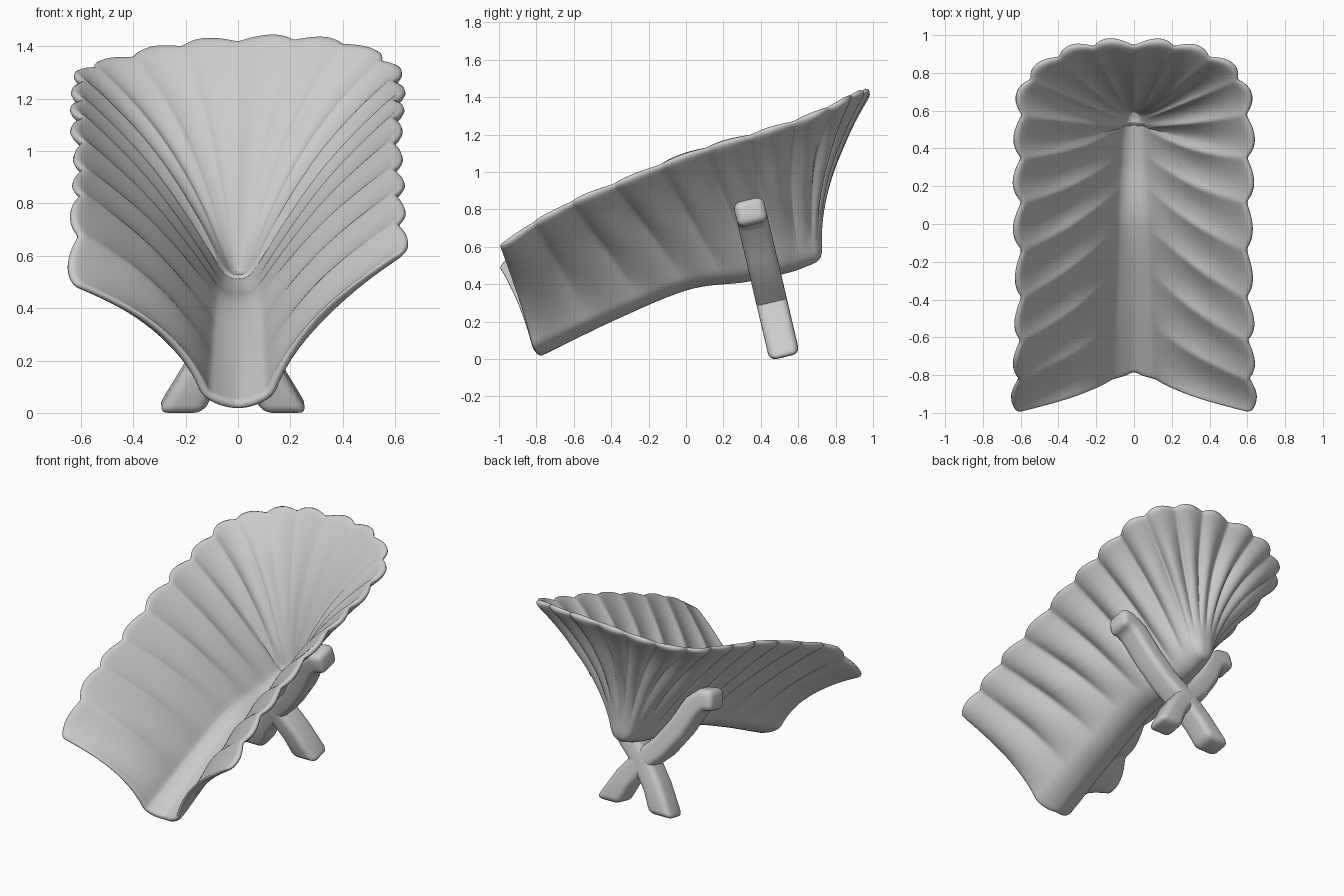
import bpy, bmesh, math, random
from mathutils import Vector

random.seed(4)
if "Cube" in bpy.data.objects:
    bpy.data.objects.remove(bpy.data.objects["Cube"])

grey = bpy.data.materials.new("soft_grey")
grey.use_nodes = True
grey.diffuse_color = (0.6, 0.6, 0.6, 1)
grey.node_tree.nodes["Principled BSDF"].inputs["Base Color"].default_value = (0.6, 0.6, 0.6, 1)


def finish(bm, name):
    """Turn a bmesh into a smooth shaded object."""
    bmesh.ops.recalc_face_normals(bm, faces=bm.faces)
    mesh = bpy.data.meshes.new(name)
    bm.to_mesh(mesh)
    bm.free()
    mesh.materials.append(grey)
    for poly in mesh.polygons:
        poly.use_smooth = True
    obj = bpy.data.objects.new(name, mesh)
    bpy.context.collection.objects.link(obj)
    return obj


# Half-shell stations from front edge to back centre: keel (y, z), flare control, rim
STATIONS = [
    ((-.78, .01), (.24, -.88, .31), (.64, -.98, .53)),
    ((-.35, .22), (.28, -.52, .52), (.63, -.70, .77)),
    ((.02, .37), (.30, -.16, .69), (.62, -.35, .93)),
    ((.32, .41), (.31, .15, .81), (.62, .05, 1.09)),
    ((.55, .46), (.29, .44, .90), (.62, .42, 1.20)),
    ((.66, .50), (.20, .64, .97), (.58, .76, 1.31)),
    ((.68, .51), (.09, .69, 1.0), (.33, .94, 1.39)),
    ((.68, .51), (0, .70, 1.0), (0, .97, 1.41)),
]
LAST = len(STATIONS) - 1
PLEATS = 11
STEPS = 11 * PLEATS
TROUGH = 0.15
WALL = 0.035


def station(k, part):
    """Station point, reflected past the back centre and extended past the front."""
    if k < 0:
        return 2 * station(0, part) - station(1, part)
    flip = -1 if k > LAST else 1
    p = STATIONS[2 * LAST - k if k > LAST else k][part]
    return Vector((0, *p)) if part == 0 else Vector((p[0] * flip, p[1], p[2]))


def spline(u, part):
    """Catmull-Rom interpolation through the stations."""
    k = min(max(int(math.floor(u)), 0), LAST - 1)
    t = u - k
    a, b, c, d = (station(k + n, part) for n in (-1, 0, 1, 2))
    return b + t / 2 * (c - a + t * (2 * a - 5 * b + 4 * c - d + t * (3 * (b - c) + d - a)))


def clamp(x):
    return max(0, min(1, x))


def rib_point(u, v, inner):
    """Smooth shell surface: u runs front to back, v runs keel to rim."""
    keel, flare, rim = (spline(u, part) for part in range(3))
    turn = max(0, (u - 4.5) / (LAST - 4.5)) * math.pi / 2
    width = 0.14 - 0.06 * min(u / 5, 1)
    reach = 0.05
    if inner:  # the seat fills the back corner with a wider curve
        keel.y = min(keel.y, 0.54)
        keel.z = min(keel.z, 0.47)
        flare.y -= 0.02 * max(0, u - 4)
        reach = 0.10
    side = Vector((width * math.cos(turn), reach * math.sin(turn) - 0.04 * max(0, 1 - u), 0))
    if v < TROUGH:
        t = v / TROUGH
        return keel + side * t + Vector((0, 0, 0.05 * t * t))
    t = (v - TROUGH) / (1 - TROUGH)
    foot = keel + side + Vector((0, 0, 0.05))
    return foot * (1 - t) ** 2 + flare * (2 * t * (1 - t)) + rim * t * t


def pleated(u, v, sign, heights, inner):
    """Skewed scallops, deepest halfway up the wall and softer on the inner face."""
    p = rib_point(u, v, inner)
    e = 0.01
    du = rib_point(min(u + e, LAST), v, inner) - rib_point(max(u - e, 0), v, inner)
    dv = rib_point(u, min(v + e, 1), inner) - rib_point(u, max(v - e, 0), inner)
    out = du.cross(dv).normalized() if v > 0 else Vector((0, 0, -1))
    phase = u / LAST * PLEATS
    cell = min(int(phase), PLEATS - 1)
    wave = math.sin(math.pi * min(phase - cell, 1) ** 0.8) * heights[cell]
    back = clamp((u - 4) / 2)
    fade = clamp((v - TROUGH - 0.15 * back) / 0.45) * (1 - 0.5 * max(0, v - 0.7) / 0.3)
    if inner:
        fade *= 0.6 - 0.45 * back
        p -= out * (WALL + 0.025 * clamp(u / 2) * (1 - v) ** 4)
    p += out * (0.05 * fade * (wave - 0.6))
    p += dv.normalized() * (0.035 * (wave - 0.2) * v ** 8)
    p.z += sign * 0.06 * v * v * max(0, 1 - u)
    p.z += sign * 0.025 * v * v * max(0, 1 - abs(u - 5.7) / 1.3)
    p.x *= sign
    return p


# Pleated shell: each rib is an outer and an inner line joined over the rim
bm = bmesh.new()
COLS = 24
rows = []
for sign in (1, -1):
    heights = [random.uniform(0.8, 1.15) for _ in range(PLEATS)]
    half = []
    for i in range(STEPS + 1):
        u = LAST * i / STEPS
        outside = [pleated(u, j / COLS, sign, heights, False) for j in range(COLS + 1)]
        inside = [pleated(u, j / COLS, sign, heights, True) for j in range(COLS, -1, -1)]
        half.append([bm.verts.new(p) for p in outside + inside])
    rows += half if sign == 1 else half[::-1]
for a, b in zip(rows, rows[1:]):
    for j in range(len(a) - 1):
        bm.faces.new((a[j], b[j], b[j + 1], a[j + 1]))
for edge in (rows[0], rows[-1]):
    for j in range(COLS):
        bm.faces.new((edge[j], edge[j + 1], edge[-2 - j], edge[-1 - j]))
bmesh.ops.remove_doubles(bm, verts=bm.verts, dist=0.002)
shell = finish(bm, "pleated_shell")
rounding = shell.modifiers.new("rounding", "SUBSURF")
rounding.levels = rounding.render_levels = 1

# Crossed stand: two bent bars in a leaning plane, hooked outward at the top
DEPTH = Vector((0, 1, 0.235)).normalized() * 0.083
BAR = [(-.20, .01), (-.11, .17), (0, .31), (.12, .42), (.23, .57), (.32, .73), (.38, .78), (.46, .79)]
for sign, name in ((1, "left_stand_bar"), (-1, "right_stand_bar")):
    bm = bmesh.new()
    path = [Vector((sign * x - 0.02, 0.53 - 0.235 * z, z)) for x, z in BAR]
    rings = []
    for i, p in enumerate(path):
        along = path[min(i + 1, len(path) - 1)] - path[max(i - 1, 0)]
        across = along.cross(DEPTH).normalized() * 0.07
        if i == 0:  # feet are cut level with the ground
            across = Vector((-0.088, 0, 0))
        corners = ((-1, -1), (1, -1), (1, 1), (-1, 1))
        rings.append([bm.verts.new(p + across * a + DEPTH * d) for a, d in corners])
    for a, b in zip(rings, rings[1:]):
        for k in range(4):
            bm.faces.new((a[k], a[k - 1], b[k - 1], b[k]))
    bm.faces.new(rings[0])
    bm.faces.new(rings[-1][::-1])
    bar = finish(bm, name)
    bevel = bar.modifiers.new("soft_edges", "BEVEL")
    bevel.width = 0.04
    bevel.segments = 4
    bevel.limit_method = "ANGLE"
    bevel.angle_limit = math.radians(50)
